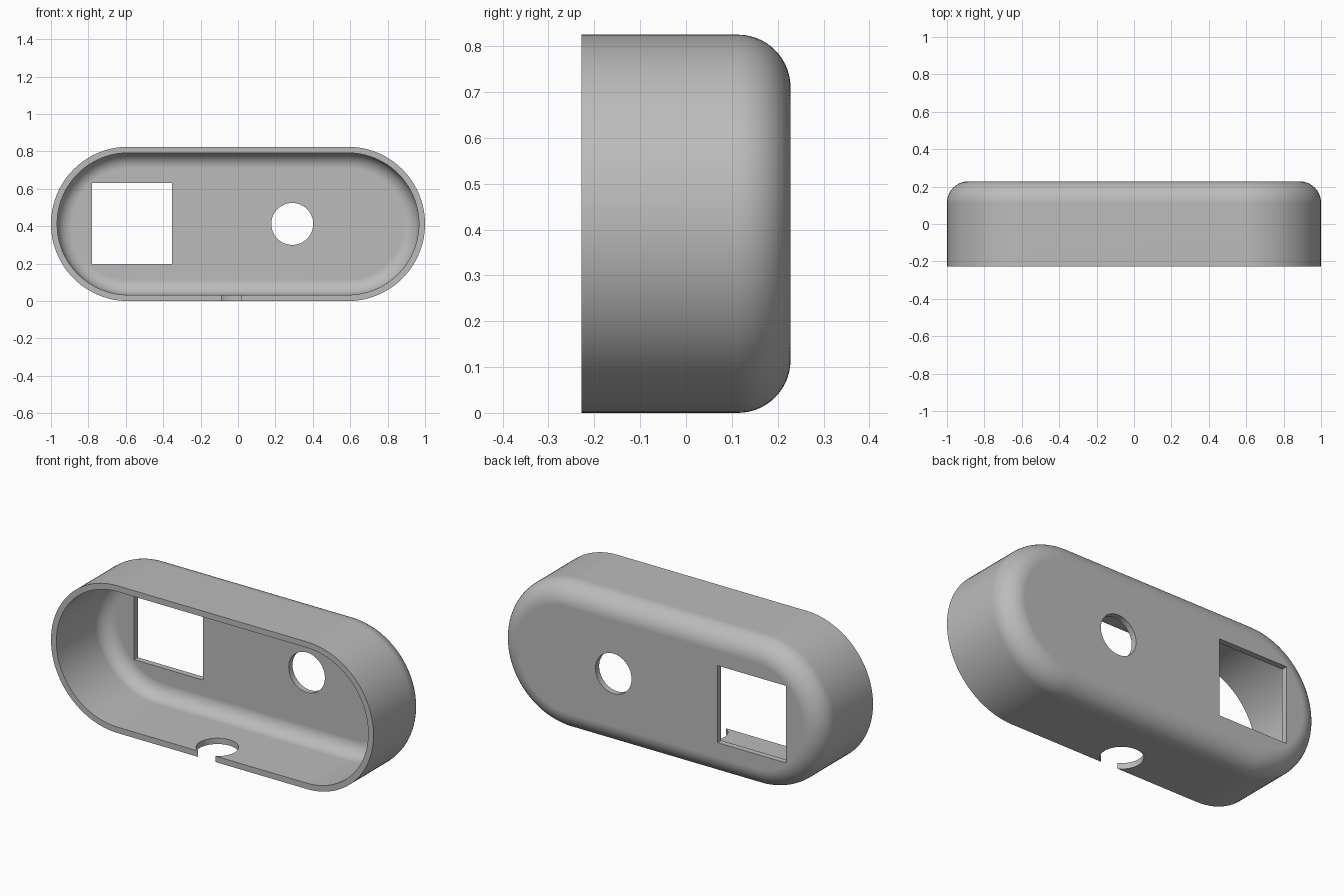
import bpy
import bmesh
from math import sin, cos, pi, radians
from mathutils import Matrix

cube = bpy.data.objects.get("Cube")
if cube:
    bpy.data.objects.remove(cube, do_unlink=True)

R = 0.4125            # outer end radius, half the height
CX = 1 - R            # centre of each rounded end
FRONT, BACK = -0.228, 0.228
WALL = 0.033
FILLET = 0.115
ARC, STEPS = 48, 14   # segments per rounded end and per fillet

grey = bpy.data.materials.new("plain grey")
grey.use_nodes = True
grey.diffuse_color = (0.5, 0.5, 0.5, 1)
grey.node_tree.nodes["Principled BSDF"].inputs["Base Color"].default_value = (0.5, 0.5, 0.5, 1)


def make_object(name, bm):
    bmesh.ops.recalc_face_normals(bm, faces=bm.faces)
    mesh = bpy.data.meshes.new(name)
    bm.to_mesh(mesh)
    bm.free()
    mesh.materials.append(grey)
    obj = bpy.data.objects.new(name, mesh)
    bpy.context.collection.objects.link(obj)
    return obj


def stadium(bm, inset, y):
    """Ring of vertices with two straight sides and two round ends."""
    r = R - inset
    ring = []
    for side in (1, -1):
        for i in range(ARC + 1):
            a = -pi / 2 + pi * i / ARC
            ring.append(bm.verts.new((side * (CX + r * cos(a)), y, R + side * r * sin(a))))
    return ring


def skin_rings(bm, inset, back, fillet):
    """Rings running from the open front to the filleted back."""
    rings = [stadium(bm, inset, FRONT)]
    for i in range(STEPS + 1):
        a = pi / 2 * i / STEPS
        rings.append(stadium(bm, inset + fillet * (1 - cos(a)), back - fillet * (1 - sin(a))))
    return rings


# Hollow shell: outer skin from back to rim, then inner skin from rim to floor
bm = bmesh.new()
outer = skin_rings(bm, 0, BACK, FILLET)
inner = skin_rings(bm, WALL, BACK - WALL, FILLET - WALL)
rings = outer[::-1] + inner
for a, b in zip(rings, rings[1:]):
    for i in range(len(a)):
        j = (i + 1) % len(a)
        bm.faces.new((a[i], a[j], b[j], b[i]))
bm.faces.new(rings[0])
bm.faces.new(rings[-1])
shell = make_object("cover_shell", bm)


def box_cutter(name, size, centre):
    bm = bmesh.new()
    bmesh.ops.create_cube(bm, size=1)
    bmesh.ops.scale(bm, vec=size, verts=bm.verts)
    bmesh.ops.translate(bm, vec=centre, verts=bm.verts)
    return make_object(name, bm)


def round_cutter(name, radius, depth, centre, tilt=0):
    bm = bmesh.new()
    bmesh.ops.create_cone(bm, cap_ends=True, segments=64, radius1=radius, radius2=radius,
                          depth=depth, matrix=Matrix.Translation(centre) @ Matrix.Rotation(tilt, 4, "X"))
    return make_object(name, bm)


# Square window, round hole, and cable notch breaking through the lower rim
cutters = [
    box_cutter("window_cutter", (0.427, 0.2, 0.432), (-0.567, BACK, 0.414)),
    round_cutter("hole_cutter", 0.112, 0.2, (0.29, BACK, R), pi / 2),
    round_cutter("notch_cutter", 0.108, 0.16, (-0.034, FRONT + 0.094, 0)),
]
bpy.ops.object.select_all(action="DESELECT")
bpy.context.view_layer.objects.active = shell
shell.select_set(True)
for cutter in cutters:
    cutter.hide_render = True
    mod = shell.modifiers.new(cutter.name, "BOOLEAN")
    mod.operation = "DIFFERENCE"
    mod.solver = "EXACT"
    mod.object = cutter
    bpy.ops.object.modifier_apply(modifier=mod.name)
    bpy.data.objects.remove(cutter, do_unlink=True)

# Smooth fillets, crisp rims, and flat panels kept flat
bpy.ops.object.shade_smooth_by_angle(angle=radians(30))
weighted = shell.modifiers.new("flat_panels", "WEIGHTED_NORMAL")
weighted.keep_sharp = True
